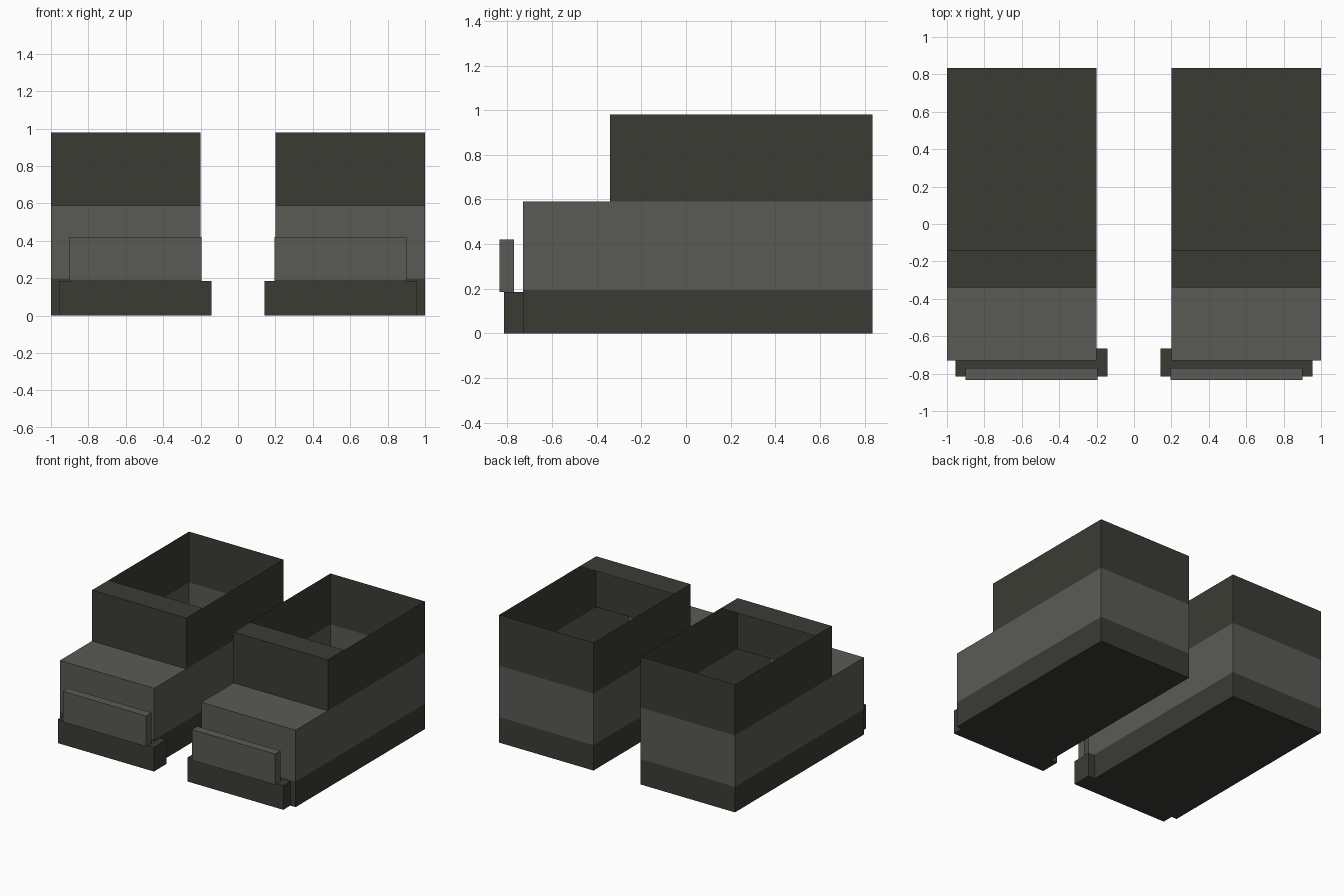
import bpy
import bmesh
from mathutils import Vector

cube = bpy.data.objects.get("Cube")
if cube:
    bpy.data.objects.remove(cube, do_unlink=True)


def srgb(value):
    c = value / 255
    return ((c + 0.055) / 1.055) ** 2.4


def material(name, rgb):
    mat = bpy.data.materials.new(name)
    mat.use_nodes = True
    colour = (*[srgb(v) for v in rgb], 1)
    mat.diffuse_color = colour
    mat.node_tree.nodes["Principled BSDF"].inputs["Base Color"].default_value = colour
    return mat


dark = material("dark_olive", (59, 59, 53))
grey = material("warm_grey", (90, 90, 86))

DIRECTIONS = {"top": (0, 0, 1), "bottom": (0, 0, -1), "front": (0, -1, 0)}


def box(name, x, y, z, mat, side, remove=(), keep=None):
    """Box between (min, max) ranges, mirrored by side; some faces may be left off."""
    xs = sorted((x[0] * side, x[1] * side))
    lo, hi = Vector((xs[0], y[0], z[0])), Vector((xs[1], y[1], z[1]))
    bm = bmesh.new()
    bmesh.ops.create_cube(bm, size=1)
    bm.normal_update()

    def faces(direction):
        return [f for f in bm.faces if f.normal.dot(Vector(DIRECTIONS[direction])) > 0.9]

    if keep:
        kept = faces(keep)
        doomed = [f for f in bm.faces if f not in kept]
    else:
        doomed = [f for d in remove for f in faces(d)]
    if doomed:
        bmesh.ops.delete(bm, geom=doomed, context="FACES")
    for v in bm.verts:
        v.co = (lo + hi) / 2 + v.co * (hi - lo)
    mesh = bpy.data.meshes.new(name)
    bm.to_mesh(mesh)
    bm.free()
    mesh.materials.append(mat)
    obj = bpy.data.objects.new(name, mesh)
    bpy.context.collection.objects.link(obj)


# Shared levels of the hollow boot
WIDTH = (0.2, 1.0)
BACK, SHAFT_FRONT, TOE_FRONT = 0.835, -0.34, -0.73
SOLE_TOP, FOOT_TOP, SHAFT_TOP = 0.195, 0.59, 0.98

for label, side in (("right", -1), ("left", 1)):
    # Hollow shell in three bands, open at the top
    box(label + "_sole", WIDTH, (TOE_FRONT, BACK), (0, SOLE_TOP), dark, side, remove=["top"])
    box(label + "_foot", WIDTH, (TOE_FRONT, BACK), (SOLE_TOP, FOOT_TOP), grey, side,
        remove=["top", "bottom"])
    box(label + "_foot_top", WIDTH, (TOE_FRONT, SHAFT_FRONT), (SOLE_TOP, FOOT_TOP), grey, side,
        keep="top")
    box(label + "_shaft", WIDTH, (SHAFT_FRONT, BACK), (FOOT_TOP, SHAFT_TOP), dark, side,
        remove=["top", "bottom"])
    # Thin ledge over the front of the opening
    box(label + "_shaft_ledge", WIDTH, (SHAFT_FRONT, -0.14), (FOOT_TOP, SHAFT_TOP), dark, side,
        keep="top")
    # Solid blocks at the toe
    box(label + "_toe_sole", (0.143, 0.955), (-0.815, -0.665), (0, 0.185), dark, side)
    box(label + "_toe_plate", (0.195, 0.9), (-0.835, -0.77), (0.185, 0.42), grey, side)
